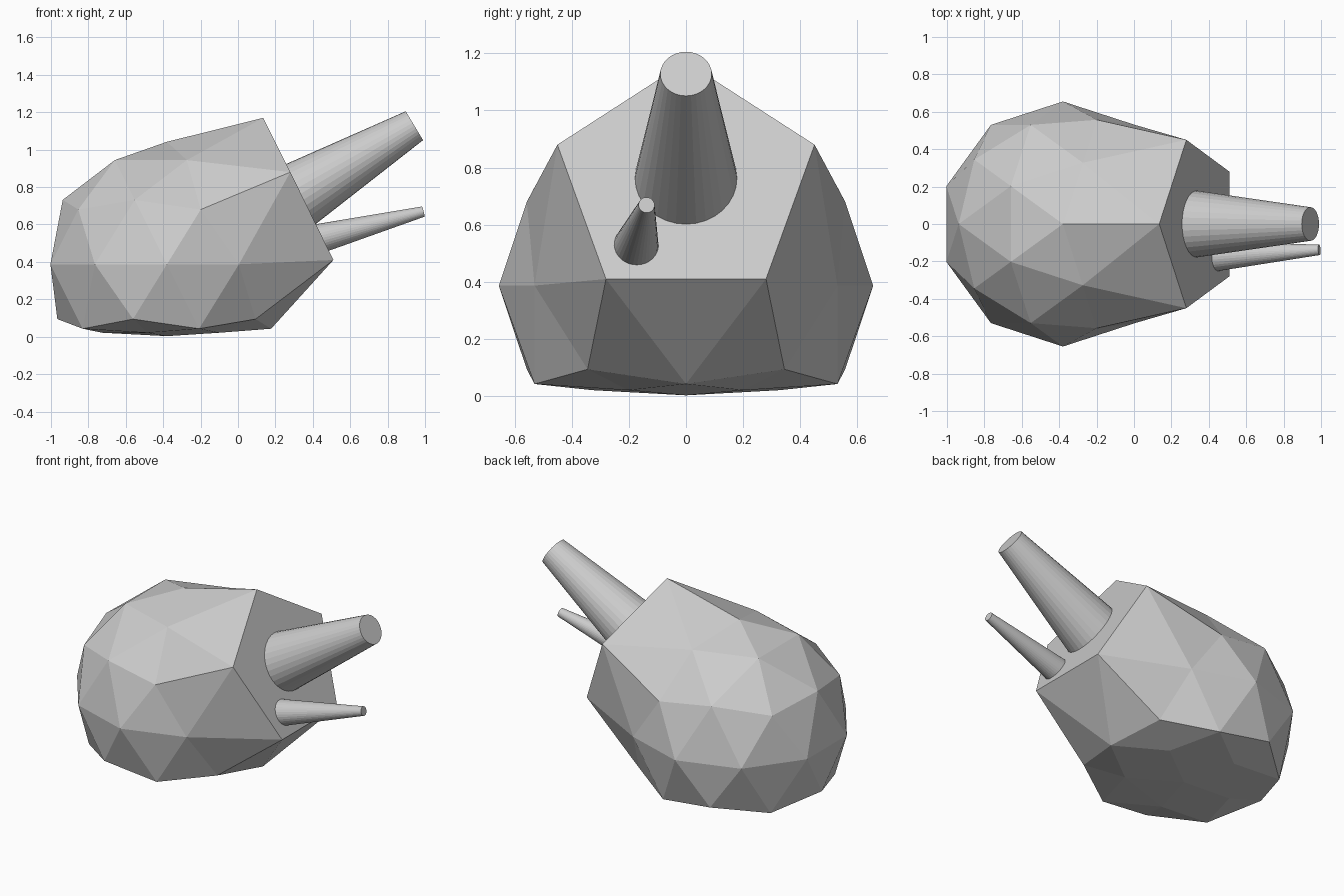
import bpy, bmesh
from mathutils import Vector

cube = bpy.data.objects.get("Cube")
if cube:
    bpy.data.objects.remove(cube, do_unlink=True)

GREY = (0.6, 0.6, 0.6, 1)
metal = bpy.data.materials.new("plain grey")
metal.use_nodes = True
metal.diffuse_color = GREY
metal.node_tree.nodes["Principled BSDF"].inputs["Base Color"].default_value = GREY


def add_object(name, bm):
    bmesh.ops.recalc_face_normals(bm, faces=bm.faces)
    mesh = bpy.data.meshes.new(name)
    bm.to_mesh(mesh)
    bm.free()
    mesh.materials.append(metal)
    obj = bpy.data.objects.new(name, mesh)
    bpy.context.collection.objects.link(obj)
    return obj


def barrel(name, base, tip, base_radius, tip_radius, sunk):
    """Tapered flat-sided barrel, with its root sunk into the hull."""
    base, tip = Vector(base), Vector(tip)
    axis = tip - base
    root = base - axis.normalized() * sunk
    root_radius = base_radius + (base_radius - tip_radius) * sunk / axis.length
    bm = bmesh.new()
    bmesh.ops.create_cone(bm, cap_ends=True, segments=32, radius1=root_radius,
                          radius2=tip_radius, depth=(tip - root).length)
    obj = add_object(name, bm)
    obj.location = (root + tip) / 2
    obj.rotation_mode = 'QUATERNION'
    obj.rotation_quaternion = axis.to_track_quat('Z', 'Y')


# Turret hull: a low-poly ball with a pulled-out flat front and flattened base
R = 0.655
CENTRE = Vector((-0.38, 0, 0.387))
bm = bmesh.new()
bmesh.ops.create_icosphere(bm, subdivisions=2, radius=R)
for v in bm.verts:
    unit = v.co / R
    side = 1 if unit.y > 0 else -1
    v.co += CENTRE
    # Flattened base
    if unit.z < -0.95:
        v.co.z = 0.003
    elif unit.z < -0.8:
        v.co.z = 0.021
    # Sloping front plate: five corners and the middle
    elif unit.x > 0.9 and abs(unit.z) < 0.1:
        v.co = (0.51, side * 0.28, 0.41)
    elif unit.x > 0.6 and 0.5 < unit.z < 0.6:
        v.co = (0.28, side * 0.45, 0.88)
    elif unit.x > 0.5 and unit.z > 0.8:
        v.co = (0.135, 0, 1.17)
    elif unit.x > 0.85 and unit.z > 0.4:
        v.co = (0.347, 0, 0.74)
add_object("turret_hull", bm)

# Barrels
barrel("main_barrel", (0.345, 0, 0.77), (0.943, 0, 1.128), 0.177, 0.09, 0.12)
barrel("side_barrel", (0.455, -0.173, 0.53), (0.991, -0.138, 0.669), 0.077, 0.028, 0.06)
